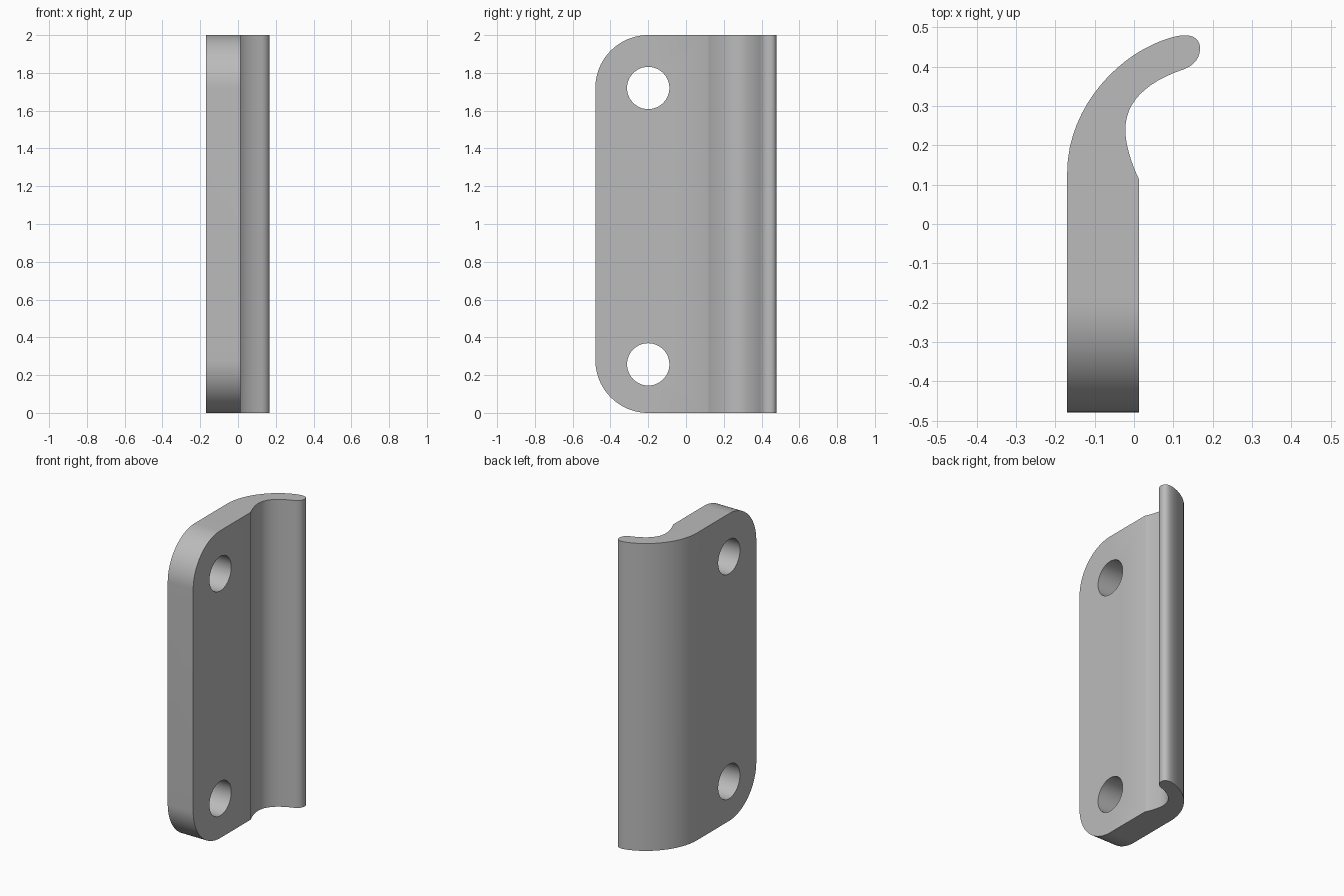
import bpy, bmesh, math
from mathutils import Vector
from mathutils.geometry import interpolate_bezier

cube = bpy.data.objects.get("Cube")
if cube:
    bpy.data.objects.remove(cube, do_unlink=True)

metal = bpy.data.materials.new("plain_grey")
metal.use_nodes = True
metal.diffuse_color = (0.5, 0.5, 0.5, 1)
metal.node_tree.nodes["Principled BSDF"].inputs["Base Color"].default_value = (0.5, 0.5, 0.5, 1)


def prism(name, points, offset):
    """Extrude a closed outline along the offset."""
    bm = bmesh.new()
    face = bm.faces.new([bm.verts.new(p) for p in points])
    top = bmesh.ops.extrude_face_region(bm, geom=[face])["geom"]
    bmesh.ops.translate(bm, vec=offset, verts=[v for v in top if isinstance(v, bmesh.types.BMVert)])
    bmesh.ops.recalc_face_normals(bm, faces=bm.faces)
    mesh = bpy.data.meshes.new(name)
    bm.to_mesh(mesh)
    bm.free()
    mesh.materials.append(metal)
    obj = bpy.data.objects.new(name, mesh)
    bpy.context.collection.objects.link(obj)
    return obj


def arc(y, z, radius, start, end, steps):
    """Points of an arc in the side plane, angles in degrees."""
    angles = [math.radians(start + (end - start) * i / steps) for i in range(steps + 1)]
    return [Vector((-0.5, y + radius * math.cos(a), z + radius * math.sin(a))) for a in angles]


def boolean(target, cutter, operation):
    mod = target.modifiers.new(operation.lower(), "BOOLEAN")
    mod.operation, mod.solver, mod.object = operation, "EXACT", cutter
    bpy.context.view_layer.objects.active = target
    bpy.ops.object.modifier_apply(modifier=mod.name)
    bpy.data.objects.remove(cutter, do_unlink=True)


# Cross-section of the plate and its curled lip: start, handle, handle, end
lip = [
    [(-0.17, 0.13), (-0.17, 0.26), (-0.09, 0.37), (0, 0.43)],
    [(0, 0.43), (0.05, 0.462), (0.10, 0.48), (0.13, 0.48)],
    [(0.13, 0.48), (0.153, 0.48), (0.168, 0.468), (0.168, 0.447)],
    [(0.168, 0.447), (0.168, 0.42), (0.15, 0.401), (0.122, 0.392)],
    [(0.122, 0.392), (0.03, 0.36), (-0.022, 0.31), (-0.022, 0.24)],
    [(-0.022, 0.24), (-0.022, 0.20), (-0.005, 0.15), (0.013, 0.113)],
]
section = [Vector((0.013, -0.48, 0)), Vector((-0.17, -0.48, 0))]
for segment in lip:
    curve = interpolate_bezier(*[Vector((x, y, 0)) for x, y in segment], 13)
    section += curve if segment is lip[-1] else curve[:-1]
handle = prism("hooked_plate", section, (0, 0, 2))

# Rounded front corners
outline = arc(-0.2, 1.72, 0.28, 90, 180, 24) + arc(-0.2, 0.28, 0.28, 180, 270, 24)
outline += [Vector((-0.5, 0.6, 0)), Vector((-0.5, 0.6, 2))]
boolean(handle, prism("corner_outline", outline, (1, 0, 0)), "INTERSECT")

# Screw holes
for z in (0.257, 1.72):
    boolean(handle, prism("hole_cutter", arc(-0.2, z, 0.112, 0, 360, 48)[:-1], (1, 0, 0)), "DIFFERENCE")

handle.select_set(True)
bpy.ops.object.shade_smooth_by_angle(angle=math.radians(30))
